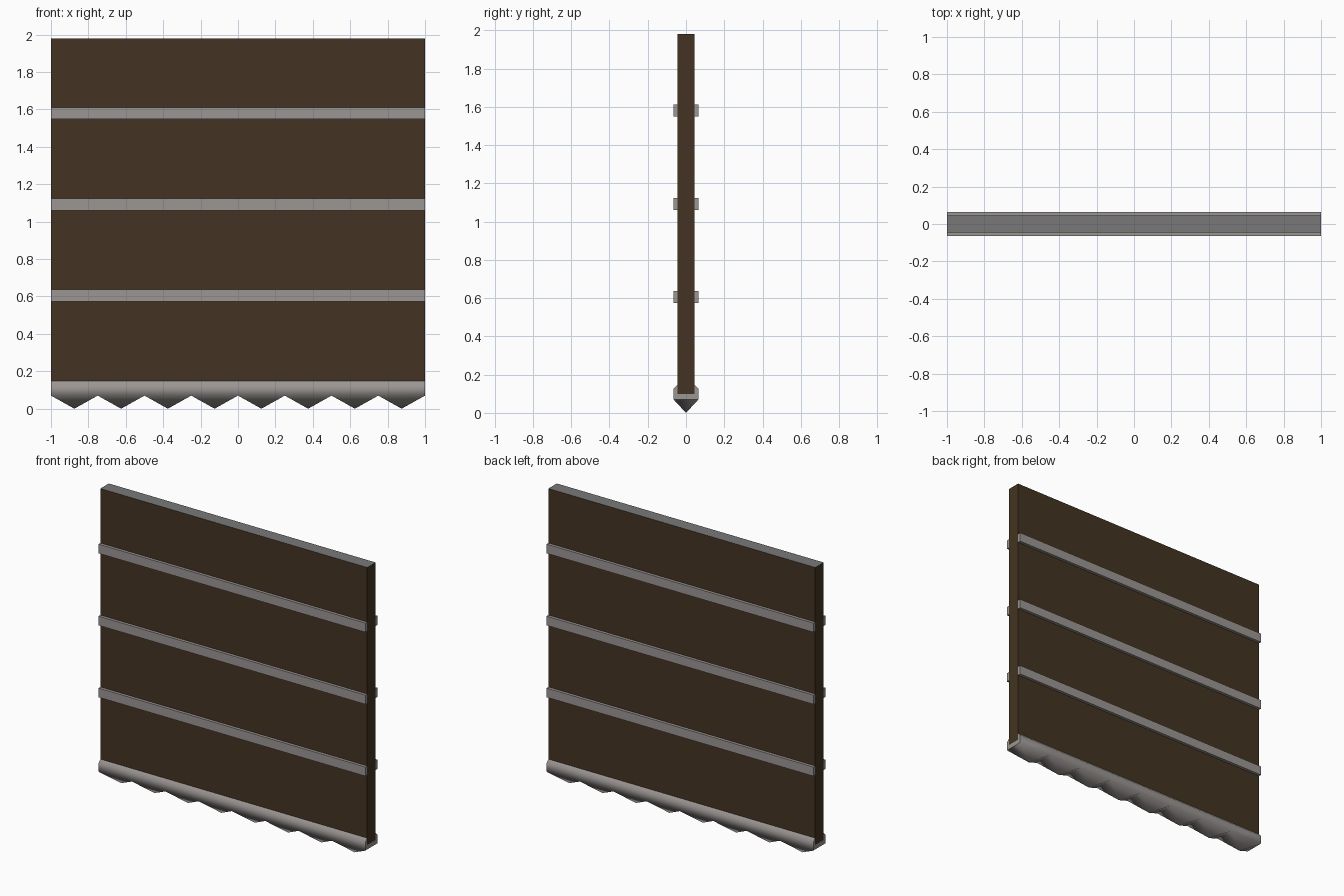
import bpy, bmesh, math

if "Cube" in bpy.data.objects:
    bpy.data.objects.remove(bpy.data.objects["Cube"])


def material(name, rgb):
    m = bpy.data.materials.new(name)
    m.diffuse_color = (*rgb, 1)
    m.use_nodes = True
    m.node_tree.nodes["Principled BSDF"].inputs["Base Color"].default_value = m.diffuse_color
    return m


WOOD = material("dark brown", (0.056, 0.034, 0.016))
IRON = material("light grey", (0.33, 0.305, 0.295))
TOP = material("mid grey", (0.19, 0.19, 0.19))


def finish(name, bm, mats):
    bmesh.ops.remove_doubles(bm, verts=bm.verts, dist=1e-5)
    bmesh.ops.recalc_face_normals(bm, faces=bm.faces)
    mesh = bpy.data.meshes.new(name)
    bm.to_mesh(mesh)
    bm.free()
    for m in mats:
        mesh.materials.append(m)
    ob = bpy.data.objects.new(name, mesh)
    bpy.context.collection.objects.link(ob)
    return ob


def box(name, x, y, z, mats):
    bm = bmesh.new()
    bmesh.ops.create_cube(bm, size=1)
    for v in bm.verts:
        v.co = [(lo + hi) / 2 + c * (hi - lo) for c, (lo, hi) in zip(v.co, (x, y, z))]
    return finish(name, bm, mats)


# main door panel, with a grey top edge
panel = box("panel", (-1, 1), (-0.045, 0.045), (0.1, 1.98), [WOOD, TOP])
for p in panel.data.polygons:
    if p.normal.z > 0.5:
        p.material_index = 1

# three straps on both faces
for i, z in enumerate((0.605, 1.092, 1.58)):
    for side, y in (("front", (-0.065, -0.045)), ("back", (0.045, 0.065))):
        box(f"{side}_strap_{i + 1}", (-1, 1), y, (z - 0.031, z + 0.031), [IRON])

# toothed bottom rail: channel profile run along x, with a row of pyramids below
HALF, LOW, TEETH = 0.065, 0.07, 8
profile = [(-HALF, LOW), (-HALF, 0.126), (-0.045, 0.147), (-0.045, 0.1),
           (0.045, 0.1), (0.045, 0.147), (HALF, 0.126), (HALF, LOW)]
xs = [-1 + 2 * i / TEETH for i in range(TEETH + 1)]
bm = bmesh.new()
rings = [[bm.verts.new((x, y, z)) for y, z in profile] for x in xs]
for a, b in zip(rings, rings[1:]):
    for j in range(len(profile) - 1):
        bm.faces.new((a[j], b[j], b[j + 1], a[j + 1]))
    tip = bm.verts.new(((a[0].co.x + b[0].co.x) / 2, 0, 0))
    corners = [a[0], b[0], b[-1], a[-1]]
    for j in range(4):
        bm.faces.new((corners[j], corners[(j + 1) % 4], tip))
bm.faces.new(rings[0])
bm.faces.new(rings[-1])
rail = finish("toothed_rail", bm, [IRON])
bpy.context.view_layer.objects.active = rail
rail.select_set(True)
bpy.ops.object.shade_smooth_by_angle(angle=math.radians(60))
